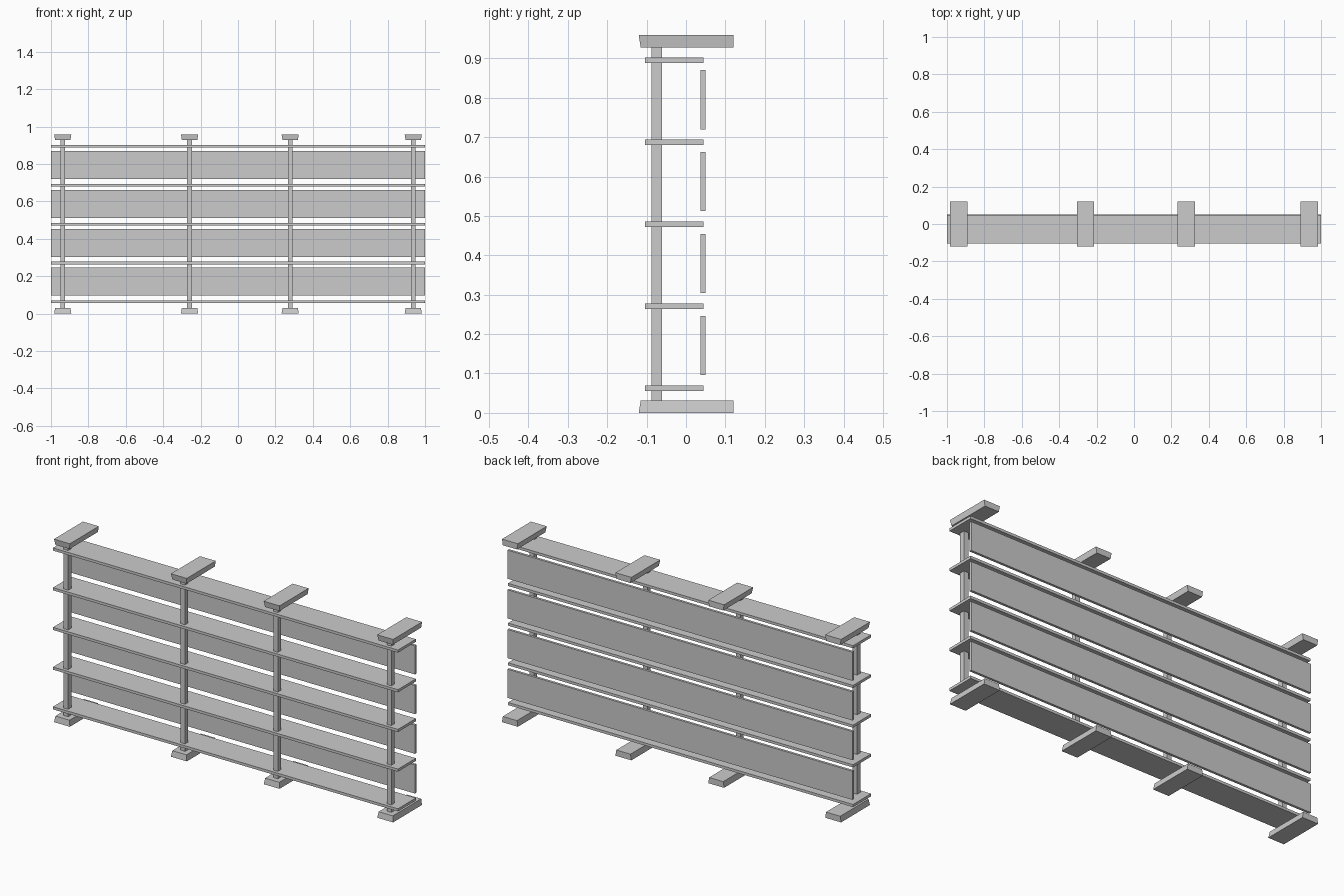
import bpy, bmesh

if "Cube" in bpy.data.objects:
    bpy.data.objects.remove(bpy.data.objects["Cube"])

POST_X = (-0.937, -0.259, 0.279, 0.937)
PITCH = 0.208


def box(name, x0, x1, y0, y1, z0, z1):
    bm = bmesh.new()
    bmesh.ops.create_cube(bm, size=1)
    for v in bm.verts:
        v.co = (x1 if v.co.x > 0 else x0,
                y1 if v.co.y > 0 else y0,
                z1 if v.co.z > 0 else z0)
    me = bpy.data.meshes.new(name)
    bm.to_mesh(me)
    bm.free()
    ob = bpy.data.objects.new(name, me)
    bpy.context.collection.objects.link(ob)
    return ob


def clamp_block(name, x, z0, z1, narrow_z):
    # Block tapered on its sides and front, with a straight back
    ob = box(name, x - 0.046, x + 0.046, -0.12, 0.12, z0, z1)
    for v in ob.data.vertices:
        if abs(v.co.z - narrow_z) < 1e-4:
            v.co.x += 0.005 if v.co.x < x else -0.005
            if v.co.y < 0:
                v.co.y += 0.005


# Horizontal shelves
for i in range(5):
    z = 0.063 + i * PITCH
    box(f"shelf_{i + 1}", -1, 1, -0.104, 0.045, z - 0.007, z + 0.007)

# Upright back panels between the shelves
for i in range(4):
    z = 0.171 + i * PITCH
    box(f"back_panel_{i + 1}", -1, 1, 0.037, 0.05, z - 0.075, z + 0.075)

# Posts with a foot below and a cap above
for i, x in enumerate(POST_X, 1):
    box(f"post_{i}", x - 0.013, x + 0.013, -0.087, -0.061, 0.02, 0.94)
    clamp_block(f"foot_{i}", x, 0.0, 0.031, 0.031)
    clamp_block(f"cap_{i}", x, 0.928, 0.959, 0.928)
